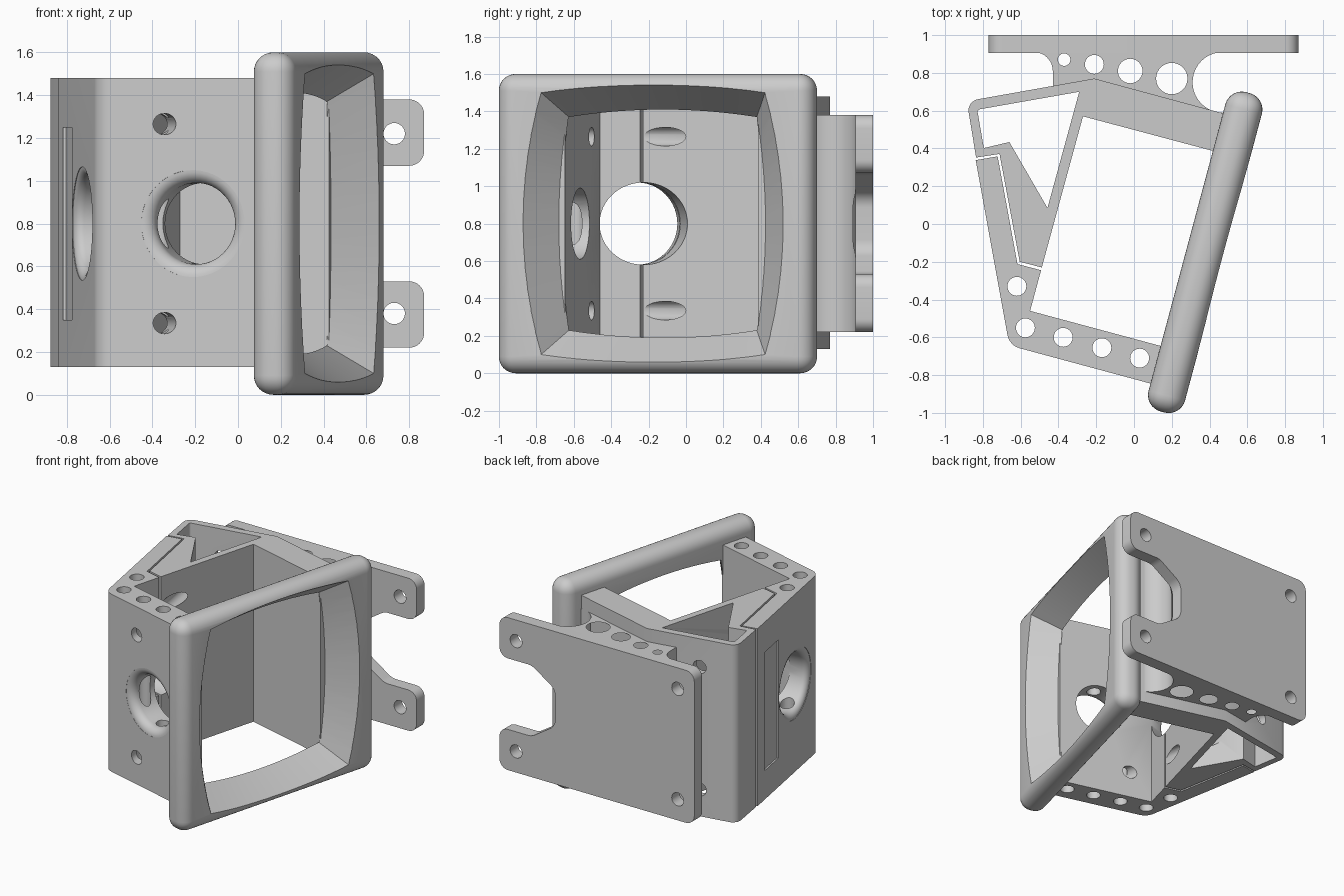
import bpy, bmesh
from math import sin, cos, tan, pi, radians
from mathutils import Vector as V

if "Cube" in bpy.data.objects:
    bpy.data.objects.remove(bpy.data.objects["Cube"])

TILT = radians(15)
U = V((sin(TILT), cos(TILT), 0))       # along the frame
N = V((cos(TILT), -sin(TILT), 0))      # out of the frame
Z = V((0, 0, 1))


def loft(name, rings):
    bm = bmesh.new()
    vs = [[bm.verts.new(p) for p in r] for r in rings]
    n = len(vs[0])
    for a, b in zip(vs, vs[1:]):
        for i in range(n):
            j = (i + 1) % n
            bm.faces.new((a[i], a[j], b[j], b[i]))
    bm.faces.new(vs[0][::-1])
    bm.faces.new(vs[-1])
    bmesh.ops.recalc_face_normals(bm, faces=bm.faces)
    me = bpy.data.meshes.new(name)
    bm.to_mesh(me)
    bm.free()
    ob = bpy.data.objects.new(name, me)
    bpy.context.collection.objects.link(ob)
    return ob


def rounded(pts, seg=8):
    """Outline from (x, y[, corner radius])."""
    out = []
    for i, p in enumerate(pts):
        c = V(p[:2])
        if len(p) < 3:
            out.append(c)
            continue
        a = (V(pts[i - 1][:2]) - c).normalized()
        b = (V(pts[(i + 1) % len(pts)][:2]) - c).normalized()
        half = a.angle(b) / 2
        r = p[2]
        o = c + (a + b).normalized() * (r / sin(half))
        s = c + a * (r / tan(half)) - o
        e = c + b * (r / tan(half)) - o
        ang = s.angle(e)
        for k in range(seg + 1):
            t = k / seg
            out.append(o + (s * sin((1 - t) * ang) + e * sin(t * ang)) / sin(ang))
    return out


def prism_z(name, pts, z0, z1):
    return loft(name, [[V((p[0], p[1], z)) for p in pts] for z in (z0, z1)])


def prism_y(name, pts, y0, y1):
    return loft(name, [[V((p[0], y, p[1])) for p in pts] for y in (y0, y1)])


def tube(start, axis, steps, n=48):
    """Round cutter; steps are (distance, radius)."""
    axis = V(axis).normalized()
    s = axis.orthogonal().normalized()
    t = axis.cross(s)
    return loft("cutter", [[V(start) + axis * d + (s * cos(2*pi*i/n) + t * sin(2*pi*i/n)) * r
                            for i in range(n)] for d, r in steps])


def flared(start, axis, r, f, length):
    steps = [(-0.1, r + f)]
    steps += [(f - f * cos(a * pi / 16), r + f - f * sin(a * pi / 16)) for a in range(9)]
    return tube(start, axis, steps + [(length, r)])


def cut(ob, cutters):
    bpy.context.view_layer.objects.active = ob
    for c in cutters:
        c.hide_render = True
        m = ob.modifiers.new("cut", 'BOOLEAN')
        m.operation, m.solver, m.object = 'DIFFERENCE', 'EXACT', c
        bpy.ops.object.modifier_apply(modifier=m.name)
        bpy.data.objects.remove(c)


def z_holes(rows):
    return [tube((x, y, -0.2), Z, [(0, r), (2, r)], 32) for x, y, r in rows]


def screw_channels():
    return [tube((-0.29, -1.02, z), (-0.18, 0.984, 0), [(0, 0.05), (1.9, 0.05)], 32)
            for z in (0.335, 1.265)]


def side_hole():
    return flared((-0.725, -0.27, 0.8), (0.984, 0.178, 0), 0.22, 0.045, 0.45)


# mounting plate with notched side
outline = rounded([(.87, .22, .07), (.87, .53, .07), (.60, .53, .1), (.40, .66, .1),
                   (.40, .94, .1), (.60, 1.07, .1), (.87, 1.07, .07), (.87, 1.38, .07),
                   (-.77, 1.38, .07), (-.77, .22, .07)])
plate = prism_y("mounting_plate", outline, 0.905, 1.0)
cut(plate, [tube((x, 0.8, z), (0, 1, 0), [(0, .05), (.4, .05)], 32)
            for x in (-.63, .73) for z in (.38, 1.22)])

# neck joining plate and housing
arc = [(.47 + .16 * cos(a), .75 + .16 * sin(a))
       for a in [radians(270 - 180 * i / 20) for i in range(21)]]
neck = prism_z("neck", rounded([(-.54, .91), (-.43, .91, .1), (-.43, .715), (-.21, .75),
                                (.44, .575)] + arc), 0.22, 1.38)
notch = rounded([(1, .53), (.60, .53, .1), (.40, .66, .1), (.40, .94, .1),
                 (.60, 1.07, .1), (1, 1.07)])
cut(neck, [prism_y("cutter", notch, .8, 1.1)]
    + z_holes([(-.37, .87, .033), (-.21, .845, .05), (-.02, .81, .065), (.2, .77, .083)]))

# rear housing: back wall, inner wall and wedge around a triangular cavity
rear = prism_z("rear_housing", rounded([
    (.475, .585), (-.21, .77), (-.885, .65, .06), (-.836, .352), (-.712, .371), (-.605, -.2),
    (-.488, -.23), (-.27, .57), (.425, .385)]), 0.13, 1.48)
cavity = prism_z("cutter", rounded([(-.29, .70), (-.83, .605, .015), (-.795, .402),
                                    (-.66, .434), (-.458, .085)]), 0, 1.6)
cut(rear, [cavity, side_hole()] + screw_channels())

# front housing: front wall and side panel, split from the rear by a thin gap
front = prism_z("front_housing", rounded([
    (-.838, .338), (-.722, .358), (-.617, -.212), (-.492, -.245), (-.55, -.46), (.15, -.648),
    (.10, -.848), (-.66, -.643, .09)]), 0.13, 1.48)
slot = prism_z("cutter", [(-.88, .22), (-.804, .22), (-.765, 0), (-.88, 0)], .35, 1.25)
cut(front, [side_hole(), flared((-.21, -.763, .8), U, .19, .06, .45), slot]
    + screw_channels()
    + z_holes([(-.62, -.33, .05), (-.575, -.55, .05), (-.375, -.6, .05),
               (-.17, -.655, .05), (.03, -.71, .05)]))

# rounded window frame
C = V((.377, -.15, .8))
frame = loft("window_frame", [[C + N * d + U * (.875 * a) + Z * (.8 * b)
                               for a, b in ((-1, -1), (1, -1), (1, 1), (-1, 1))]
                              for d in (-.1, .1)])
bm = bmesh.new()
bm.from_mesh(frame.data)
bmesh.ops.bevel(bm, geom=bm.edges[:], offset=.09, segments=8, profile=.5, affect='EDGES')
bm.to_mesh(frame.data)
bm.free()


def window_ring(t):
    """Bulged rectangle, t = 0 at the back face and 1 at the front face."""
    mix = lambda a, b: a + (b - a) * t
    u, ub, z, zb = mix(.52, .62), mix(.565, .72), mix(.57, .70), mix(.61, .745)
    k = [-1 + i / 6 for i in range(12)]
    pts = [(u * s, -(z + (zb - z) * (1 - s * s))) for s in k]
    pts += [(u + (ub - u) * (1 - s * s), z * s) for s in k]
    pts += [(-a, -b) for a, b in pts]
    return [C + N * (-.1 + .2 * t) + U * a + Z * b for a, b in pts]


cut(frame, [loft("cutter", [window_ring(-.2), window_ring(1.2)])])

# smooth curved surfaces, keep sharp edges
for ob in (plate, neck, rear, front, frame):
    bpy.ops.object.select_all(action='DESELECT')
    ob.select_set(True)
    bpy.context.view_layer.objects.active = ob
    bpy.ops.object.shade_smooth_by_angle(angle=radians(30))
